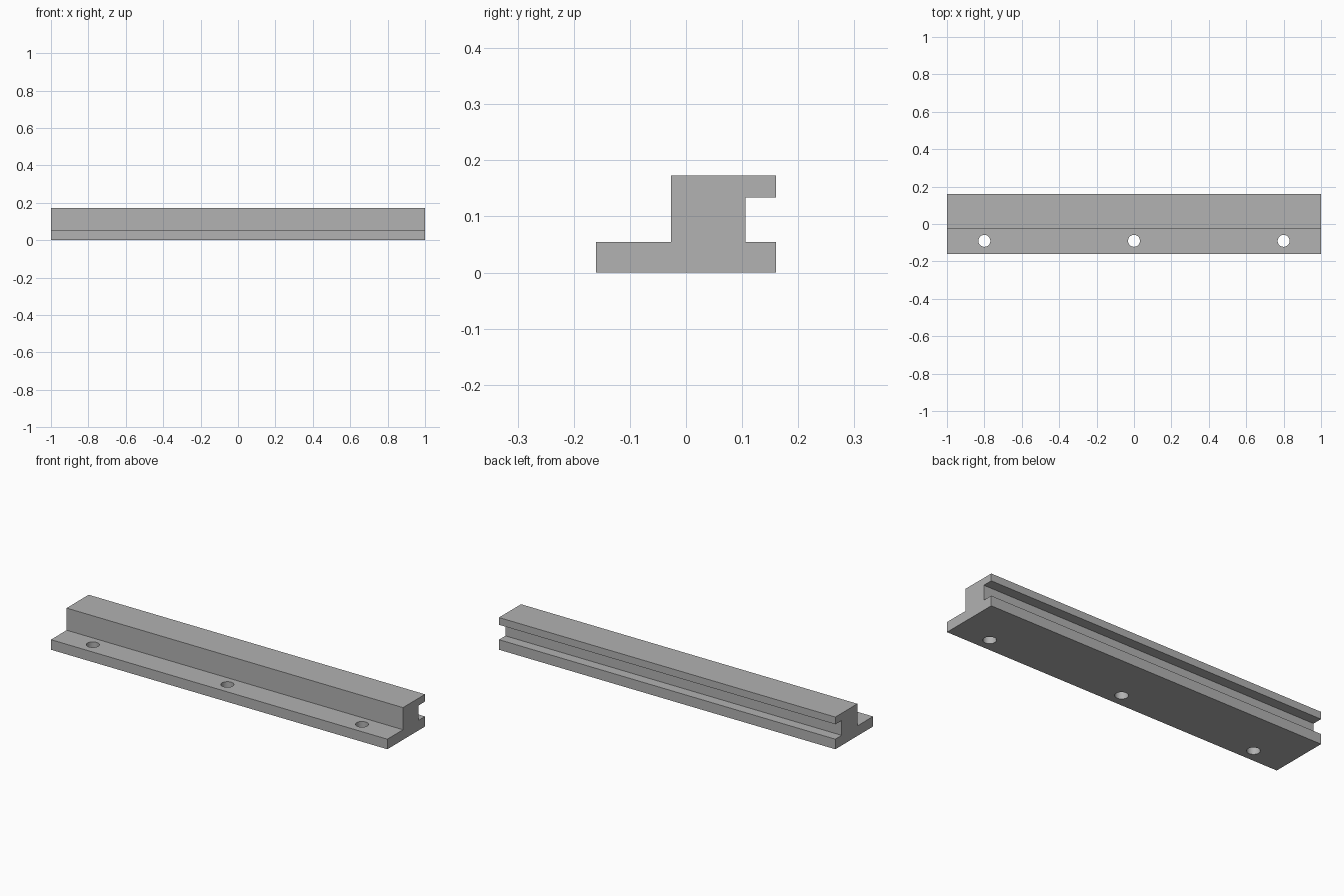
import bpy
import bmesh
from mathutils import Matrix

cube = bpy.data.objects.get("Cube")
if cube:
    bpy.data.objects.remove(cube, do_unlink=True)

LENGTH = 2.0
BASE_TOP, LIP_BOTTOM, TOP = 0.054, 0.134, 0.173
FRONT, WALL, GROOVE, BACK = -0.16, -0.027, 0.106, 0.16
HOLE_Y, HOLE_RADIUS = -0.09, 0.032


def add_object(name, bm):
    bmesh.ops.recalc_face_normals(bm, faces=bm.faces)
    mesh = bpy.data.meshes.new(name)
    bm.to_mesh(mesh)
    bm.free()
    obj = bpy.data.objects.new(name, mesh)
    bpy.context.collection.objects.link(obj)
    return obj


# Plain grey metal
grey = bpy.data.materials.new("grey_metal")
grey.use_nodes = True
colour = (0.445, 0.445, 0.445, 1)
grey.diffuse_color = colour
grey.node_tree.nodes["Principled BSDF"].inputs["Base Color"].default_value = colour

# Rail: side profile (y, z) extruded along x
profile = [
    (FRONT, 0), (BACK, 0), (BACK, BASE_TOP), (GROOVE, BASE_TOP),
    (GROOVE, LIP_BOTTOM), (BACK, LIP_BOTTOM), (BACK, TOP),
    (WALL, TOP), (WALL, BASE_TOP), (FRONT, BASE_TOP),
]
bm = bmesh.new()
end = bm.faces.new([bm.verts.new((-LENGTH / 2, y, z)) for y, z in profile])
swept = bmesh.ops.extrude_face_region(bm, geom=[end], use_keep_orig=True)
moved = [v for v in swept["geom"] if isinstance(v, bmesh.types.BMVert)]
bmesh.ops.translate(bm, verts=moved, vec=(LENGTH, 0, 0))
rail = add_object("guide_rail", bm)
rail.data.materials.append(grey)

# Mounting holes through the front flange
bm = bmesh.new()
for x in (-0.8, 0, 0.8):
    bmesh.ops.create_cone(
        bm, cap_ends=True, segments=32, radius1=HOLE_RADIUS,
        radius2=HOLE_RADIUS, depth=0.2,
        matrix=Matrix.Translation((x, HOLE_Y, BASE_TOP / 2)))
drill = add_object("hole_cutter", bm)
drill.data.materials.append(grey)

cut = rail.modifiers.new("mounting_holes", 'BOOLEAN')
cut.operation = 'DIFFERENCE'
cut.solver = 'EXACT'
cut.object = drill

# Apply the cut, remove the cutter and smooth the hole walls
bpy.context.view_layer.objects.active = rail
rail.select_set(True)
bpy.ops.object.modifier_apply(modifier=cut.name)
bpy.data.objects.remove(drill, do_unlink=True)
bpy.ops.object.shade_smooth_by_angle()
